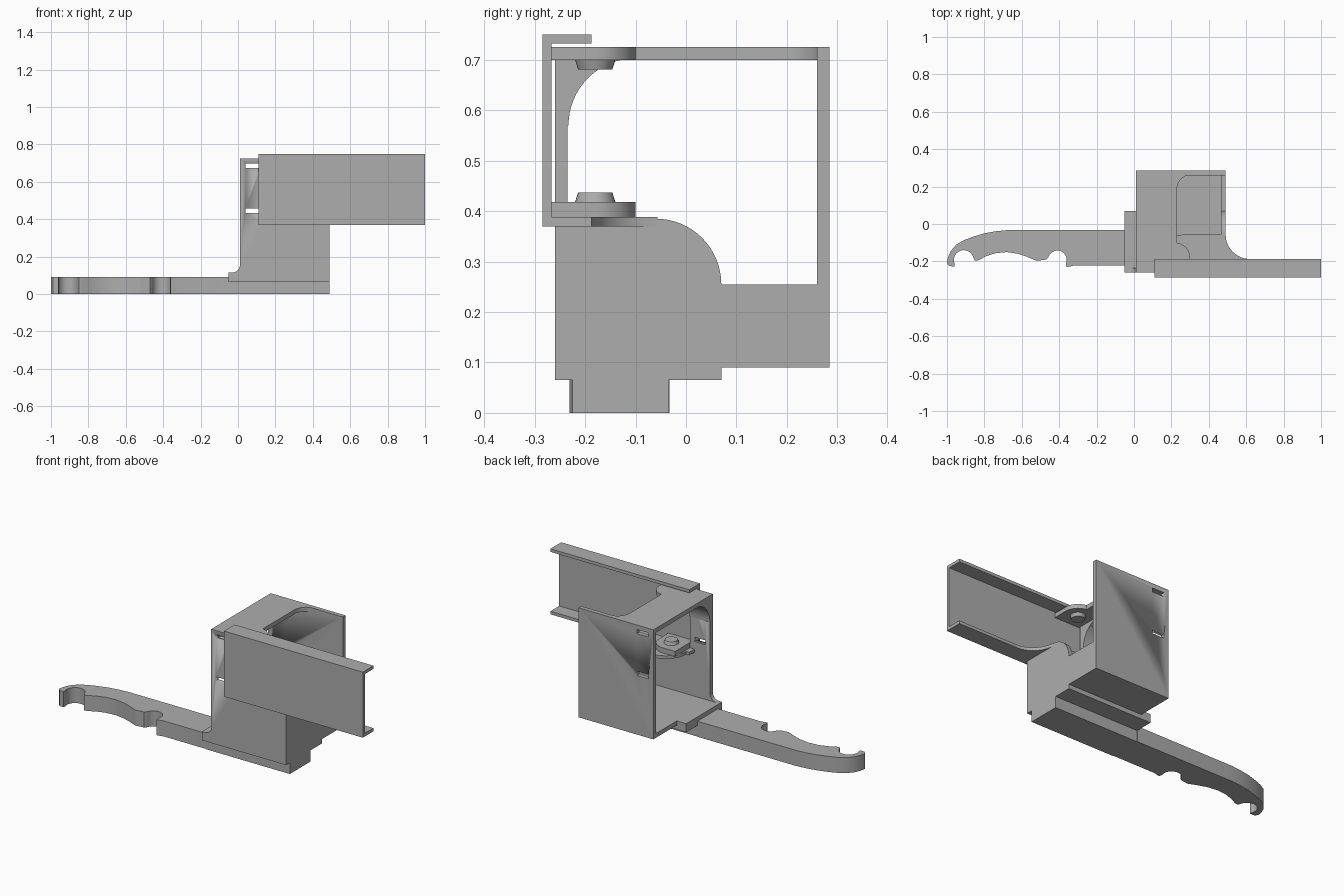
import bpy, bmesh, math
from mathutils import Vector

if "Cube" in bpy.data.objects:
    bpy.data.objects.remove(bpy.data.objects["Cube"])

grey = bpy.data.materials.new("light_grey")
grey.diffuse_color = (0.42, 0.42, 0.42, 1)
grey.use_nodes = True
grey.node_tree.nodes["Principled BSDF"].inputs["Base Color"].default_value = grey.diffuse_color


def arc(cx, cy, r, a0, a1, n=12):
    """Points on a circle between two angles in degrees."""
    return [(cx + r * math.cos(math.radians(a0 + (a1 - a0) * i / n)),
             cy + r * math.sin(math.radians(a0 + (a1 - a0) * i / n))) for i in range(n + 1)]


def finish(name, bm):
    bmesh.ops.recalc_face_normals(bm, faces=bm.faces)
    me = bpy.data.meshes.new(name)
    bm.to_mesh(me)
    bm.free()
    me.materials.append(grey)
    ob = bpy.data.objects.new(name, me)
    bpy.context.collection.objects.link(ob)
    bpy.ops.object.select_all(action='DESELECT')
    ob.select_set(True)
    bpy.context.view_layer.objects.active = ob
    bpy.ops.object.shade_smooth_by_angle(angle=math.radians(30))
    return ob


def prism(name, pts, axis, lo, hi):
    """Extrude a 2D outline along an axis (x: outline yz, y: outline xz, z: outline xy)."""
    put = {'x': lambda a, b, c: (c, a, b),
           'y': lambda a, b, c: (a, c, b),
           'z': lambda a, b, c: (a, b, c)}[axis]
    bm = bmesh.new()
    face = bm.faces.new([bm.verts.new(put(a, b, lo)) for a, b in pts])
    ext = bmesh.ops.extrude_face_region(bm, geom=[face])
    bmesh.ops.translate(bm, vec=Vector(put(0, 0, hi - lo)),
                        verts=[v for v in ext['geom'] if isinstance(v, bmesh.types.BMVert)])
    return finish(name, bm)


def box(name, x0, x1, y0, y1, z0, z1):
    return prism(name, [(x0, y0), (x1, y0), (x1, y1), (x0, y1)], 'z', z0, z1)


def peg(name, z, r1, r2, h):
    bm = bmesh.new()
    bmesh.ops.create_cone(bm, cap_ends=True, segments=32, radius1=r1, radius2=r2, depth=h)
    bmesh.ops.translate(bm, vec=(0.22, -0.18, z + h / 2), verts=bm.verts)
    return finish(name, bm)


# Arm with a hooked tip and two round notches
arm = [(-0.05, -0.033), (-0.68, -0.033), (-0.74, -0.039), (-0.80, -0.05), (-0.86, -0.068),
       (-0.91, -0.087), (-0.95, -0.11), (-0.98, -0.145), (-0.995, -0.18), (-1.0, -0.21),
       (-0.988, -0.225), (-0.96, -0.227)]
arm += arc(-0.91, -0.193, 0.053, 205, 10, 18)
arm += [(-0.85, -0.197), (-0.83, -0.193), (-0.79, -0.172), (-0.74, -0.156), (-0.68, -0.15),
        (-0.62, -0.159), (-0.57, -0.176), (-0.52, -0.197), (-0.47, -0.19)]
arm += arc(-0.41, -0.192, 0.05, 165, -25, 18)
arm += [(-0.36, -0.231), (-0.32, -0.222), (-0.05, -0.222)]
prism("arm", arm, 'z', 0, 0.09)
box("arm_base", -0.05, 0.49, -0.225, -0.035, 0, 0.07)

# Base step, floor and walls of the open housing
box("base_step", -0.05, 0.49, -0.26, 0.07, 0.065, 0.115)
box("floor", 0.01, 0.49, -0.26, 0.285, 0.09, 0.115)
back = box("back_wall", 0.01, 0.49, 0.26, 0.285, 0.09, 0.725)
prism("side_wall", [(-0.26, 0.065), (0.07, 0.065), (0.07, 0.09), (0.285, 0.09), (0.285, 0.255)]
      + arc(-0.06, 0.255, 0.13, 0, 90, 16) + [(-0.26, 0.385)], 'x', 0.465, 0.49)
front = prism("front_wall", [(-0.05, 0.065), (0.49, 0.065), (0.49, 0.375), (0.14, 0.375),
                             (0.14, 0.725), (0.01, 0.725)]
              + arc(-0.03, 0.155, 0.04, 0, -90, 8) + [(-0.05, 0.115)], 'y', -0.26, -0.235)
corner = prism("corner_fillet", [(-0.236, 0.705), (-0.236, 0.57)]
               + arc(-0.10, 0.57, 0.133, 180, 90, 16) + [(-0.10, 0.705)], 'x', 0.01, 0.14)

# Top plate, cut away on the right and rounded around the pivot
prism("top_plate", [(0.01, 0.285), (0.49, 0.285), (0.49, 0.265)]
      + arc(0.31, 0.185, 0.08, 90, 180, 10) + [(0.23, -0.1)]
      + arc(0.22, -0.18, 0.08, 80, 0, 10)
      + [(0.30, -0.267), (0.11, -0.267), (0.11, -0.26), (0.01, -0.26)], 'z', 0.70, 0.725)

# Slots through the front and back walls
for i, (z0, z1) in enumerate([(0.432, 0.457), (0.675, 0.699)]):
    cutter = box("slot_cutter_%d" % i, 0.04, 0.115, -0.4, 0.4, z0, z1)
    cutter.hide_render = True
    cutter.hide_set(True)
    for ob in (front, back, corner):
        m = ob.modifiers.new("slot", 'BOOLEAN')
        m.operation = 'DIFFERENCE'
        m.solver = 'EXACT'
        m.object = cutter

# Long channel rail
prism("channel_rail", [(-0.285, 0.37), (-0.187, 0.37), (-0.187, 0.388), (-0.267, 0.388),
                       (-0.267, 0.732), (-0.187, 0.732), (-0.187, 0.75), (-0.285, 0.75)],
      'x', 0.11, 1.0)

# Shelf behind the rail with a fillet on its right end
prism("shelf", [(0.62, -0.187)] + arc(0.62, -0.057, 0.13, 270, 190, 12)
      + [(0.49, -0.057)] + arc(0.26, -0.187, 0.13, 90, 180, 12), 'z', 0.37, 0.388)

# Lower pivot tab and the two tapered pegs
prism("pivot_tab", [(0.14, -0.267), (0.30, -0.267)] + arc(0.22, -0.18, 0.08, 0, 90, 12)
      + [(0.14, -0.10)], 'z', 0.388, 0.418)
peg("lower_peg", 0.418, 0.04, 0.034, 0.019)
peg("upper_peg", 0.681, 0.034, 0.04, 0.019)
